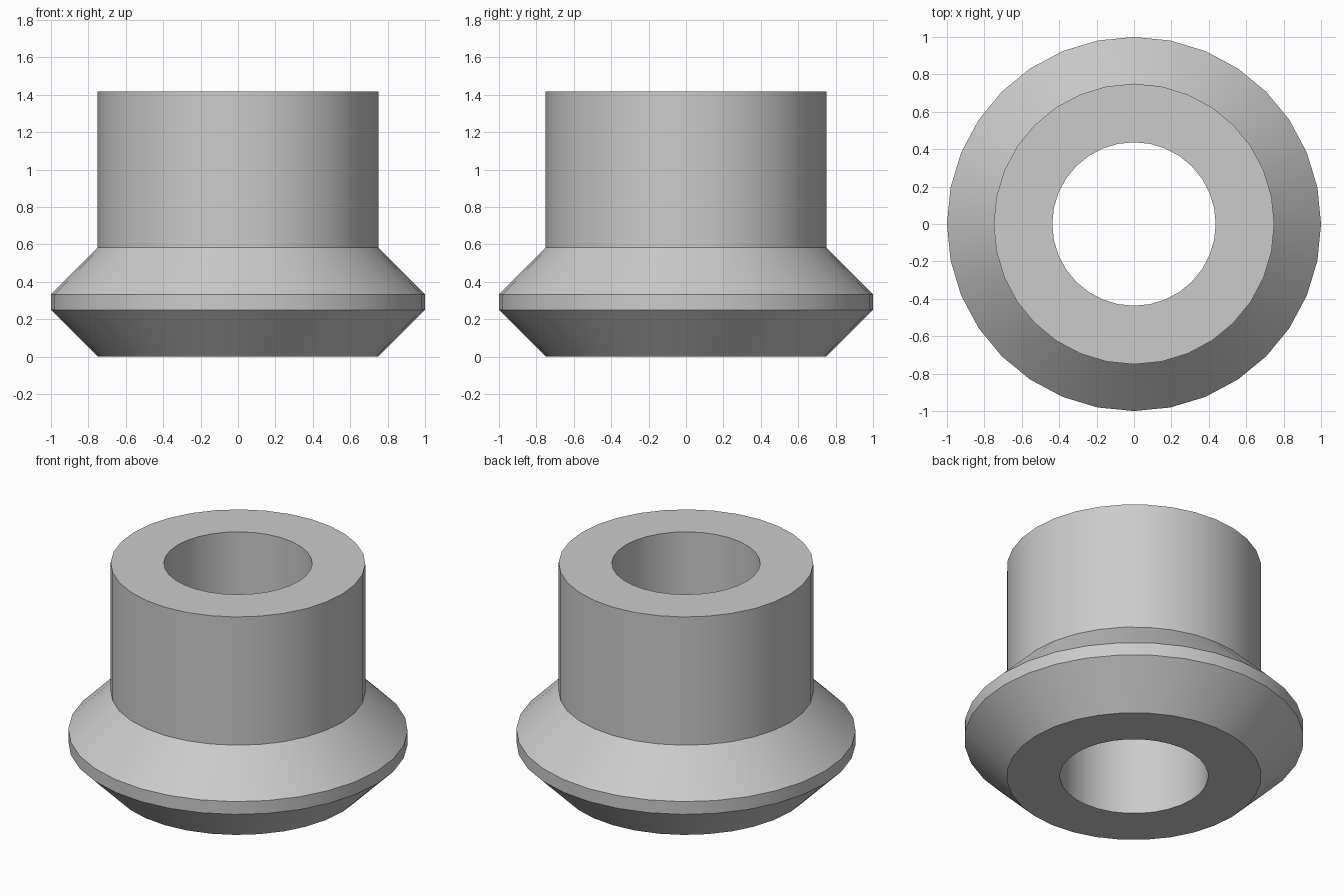
import bpy, bmesh
from math import radians, tau

cube = bpy.data.objects.get("Cube")
if cube:
    bpy.data.objects.remove(cube, do_unlink=True)

# Plain grey material
grey = bpy.data.materials.new("plain_grey")
grey.use_nodes = True
color = (0.6, 0.6, 0.6, 1)
grey.diffuse_color = color
grey.node_tree.nodes["Principled BSDF"].inputs["Base Color"].default_value = color

# Closed cross-section (radius, height): bore, bevelled flange, collar
SIDES = 32
BORE, NECK, FLANGE, TOP = 0.437, 0.75, 1.0, 1.417
profile = [(BORE, 0), (NECK, 0), (FLANGE, 0.25), (FLANGE, 0.333),
           (NECK, 0.583), (NECK, TOP), (BORE, TOP)]

# Lathe the section around the z axis
bm = bmesh.new()
verts = [bm.verts.new((r, 0, z)) for r, z in profile]
edges = [bm.edges.new((a, b)) for a, b in zip(verts, verts[1:] + verts[:1])]
bmesh.ops.spin(bm, geom=verts + edges, cent=(0, 0, 0), axis=(0, 0, 1),
               angle=tau, steps=SIDES, use_merge=True)
bmesh.ops.remove_doubles(bm, verts=bm.verts, dist=0.0001)
bmesh.ops.recalc_face_normals(bm, faces=bm.faces)

mesh = bpy.data.meshes.new("flanged_bushing")
bm.to_mesh(mesh)
bm.free()
mesh.materials.append(grey)
bushing = bpy.data.objects.new("flanged_bushing", mesh)
bpy.context.collection.objects.link(bushing)

# Smooth round walls, sharp rims
bpy.ops.object.select_all(action='DESELECT')
bushing.select_set(True)
bpy.context.view_layer.objects.active = bushing
bpy.ops.object.shade_smooth_by_angle(angle=radians(30))
